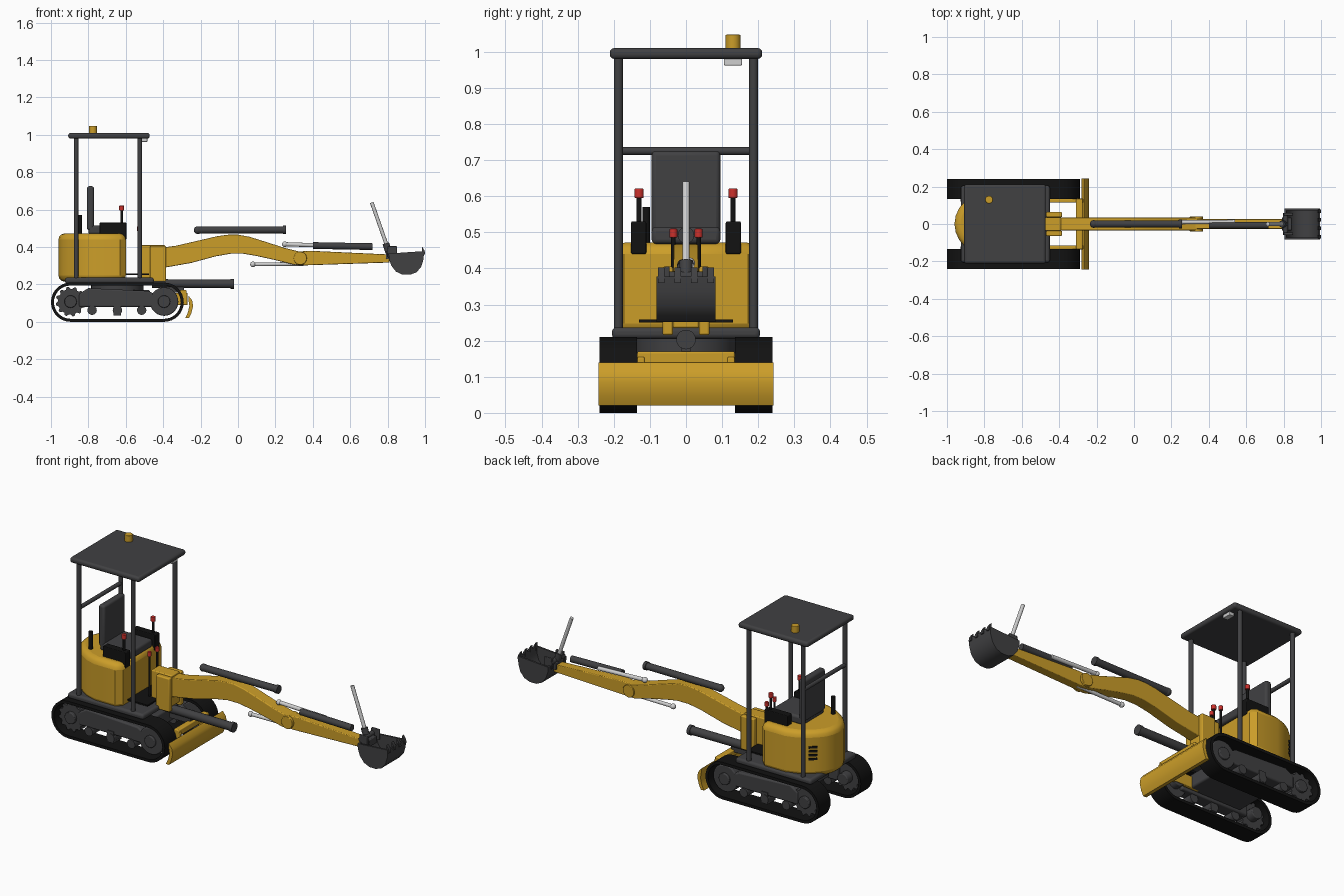
import bpy, bmesh, math
from mathutils import Vector


def material(name, rgb):
    m = bpy.data.materials.new(name)
    m.diffuse_color = (*rgb, 1)
    return m


YELLOW = material("yellow paint", (0.60, 0.34, 0.022))
GREY = material("dark grey", (0.052, 0.052, 0.055))
BLACK = material("black rubber", (0.006, 0.006, 0.006))
SILVER = material("polished steel", (0.62, 0.62, 0.62))
RED = material("red knob", (0.60, 0.03, 0.025))


def finish(name, bm, mat, bevel=0.0, smooth=35, segs=3):
    bmesh.ops.recalc_face_normals(bm, faces=bm.faces)
    me = bpy.data.meshes.new(name)
    bm.to_mesh(me)
    bm.free()
    ob = bpy.data.objects.new(name, me)
    bpy.context.collection.objects.link(ob)
    me.materials.append(mat)
    if bevel:
        b = ob.modifiers.new("bevel", 'BEVEL')
        b.width, b.segments = bevel, segs
        b.limit_method, b.angle_limit = 'ANGLE', math.radians(50)
    bpy.ops.object.select_all(action='DESELECT')
    ob.select_set(True)
    bpy.context.view_layer.objects.active = ob
    bpy.ops.object.shade_smooth_by_angle(angle=math.radians(smooth))
    return ob


def box(name, x, y, z, mat, bevel=0.0):
    bm = bmesh.new()
    bmesh.ops.create_cube(bm, size=1)
    for v in bm.verts:
        for i, (lo, hi) in enumerate((x, y, z)):
            v.co[i] = lo if v.co[i] < 0 else hi
    return finish(name, bm, mat, bevel)


def rod(name, a, b, r, mat, sides=20, bevel=0.0):
    a, b = Vector(a), Vector(b)
    bm = bmesh.new()
    bmesh.ops.create_cone(bm, cap_ends=True, segments=sides, radius1=r, radius2=r, depth=(b - a).length)
    q = Vector((0, 0, 1)).rotation_difference(b - a)
    for v in bm.verts:
        v.co = q @ v.co + (a + b) / 2
    return finish(name, bm, mat, bevel)


def ball(name, c, r, mat):
    bm = bmesh.new()
    bmesh.ops.create_uvsphere(bm, u_segments=16, v_segments=10, radius=r)
    bmesh.ops.translate(bm, verts=bm.verts, vec=c)
    return finish(name, bm, mat)


def prism(name, pts, lo, hi, mat, axis='y', bevel=0.0):
    """Extrude a profile: (x, z) along y, or (x, y) along z."""
    bm = bmesh.new()
    place = (lambda p, t: (p[0], t, p[1])) if axis == 'y' else (lambda p, t: (p[0], p[1], t))
    f = bm.faces.new([bm.verts.new(place(p, lo)) for p in pts])
    ext = bmesh.ops.extrude_face_region(bm, geom=[f])['geom']
    vec = (0, hi - lo, 0) if axis == 'y' else (0, 0, hi - lo)
    bmesh.ops.translate(bm, verts=[g for g in ext if isinstance(g, bmesh.types.BMVert)], vec=vec)
    return finish(name, bm, mat, bevel)


def stadium(x0, x1, z, r, n=16):
    out = []
    for cx, start in ((x1, -90), (x0, 90)):
        for i in range(n + 1):
            t = math.radians(start + 180 * i / n)
            out.append((cx + r * math.cos(t), z + r * math.sin(t)))
    return out


def track_belt(name, y0, y1):
    loops = [[(p[0], y, p[1]) for p in stadium(-0.895, -0.395, 0.105, r)]
             for r, y in ((0.105, y0), (0.105, y1), (0.089, y1), (0.089, y0))]
    bm = bmesh.new()
    vs = [[bm.verts.new(p) for p in l] for l in loops]
    n = len(vs[0])
    for k in range(4):
        a, b = vs[k], vs[(k + 1) % 4]
        for i in range(n):
            j = (i + 1) % n
            bm.faces.new((a[i], a[j], b[j], b[i]))
    return finish(name, bm, BLACK)


def gear(cx, cz, r0, r1, teeth):
    return [(cx + r * math.cos(t), cz + r * math.sin(t))
            for i in range(teeth) for k, r in enumerate((r0, r1, r1, r0))
            for t in [2 * math.pi * (i + k / 4) / teeth]]


# Undercarriage, mirrored per side
for side, s in (("right", -1), ("left", 1)):
    def yy(a, b):
        return tuple(sorted((s * a, s * b)))
    track_belt(side + "_track", *yy(0.135, 0.24))
    prism(side + "_sprocket", gear(-0.895, 0.108, 0.068, 0.08, 12), *yy(0.165, 0.21), GREY)
    rod(side + "_idler", (-0.395, s * 0.16, 0.108), (-0.395, s * 0.215, 0.108), 0.076, GREY, 28, 0.006)
    for x in (-0.895, -0.395):
        rod(side + "_wheel_hub", (x, s * 0.12, 0.108), (x, s * 0.228, 0.108), 0.033, GREY, 20, 0.004)
    prism(side + "_track_frame", [(-0.85, 0.08), (-0.43, 0.08), (-0.43, 0.14), (-0.48, 0.165),
                                  (-0.8, 0.18), (-0.85, 0.15)], *yy(0.14, 0.215), GREY, bevel=0.008)
    for x in (-0.78, -0.645, -0.515):
        rod(side + "_track_roller", (x, s * 0.15, 0.062), (x, s * 0.222, 0.062), 0.025, GREY)
    box(side + "_roller_guard", (-0.665, -0.625), yy(0.15, 0.22), (0.035, 0.1), GREY)
    box(side + "_blade_arm", (-0.52, -0.27), yy(0.115, 0.135), (0.09, 0.155), YELLOW, 0.004)
    # Canopy posts
    for x in (-0.865, -0.525):
        rod(side + "_canopy_post", (x, s * 0.187, 0.235), (x, s * 0.187, 0.985), 0.0125, GREY)
    # Control consoles and joysticks
    box(side + "_console", (-0.74, -0.597), yy(0.11, 0.152), (0.44, 0.53), BLACK, 0.004)
    rod(side + "_joystick", (-0.622, s * 0.13, 0.525), (-0.622, s * 0.13, 0.6), 0.007, BLACK, 12)
    rod(side + "_joystick_knob", (-0.622, s * 0.13, 0.595), (-0.622, s * 0.13, 0.621), 0.013, RED, 16, 0.003)
    rod(side + "_travel_lever", (-0.53, s * 0.035, 0.24), (-0.53, s * 0.035, 0.49), 0.006, BLACK, 12)
    rod(side + "_travel_knob", (-0.53, s * 0.035, 0.485), (-0.53, s * 0.035, 0.51), 0.011, RED, 16, 0.003)
    # Boom swing bracket cheeks
    box(side + "_bracket_cheek", (-0.47, -0.385), yy(0.036, 0.065), (0.215, 0.405), YELLOW, 0.006)
    box(side + "_bucket_ear", (0.80, 0.85), yy(0.045, 0.06), (0.345, 0.405), GREY, 0.004)

box("centre_frame", (-0.8, -0.47), (-0.14, 0.14), (0.09, 0.17), GREY, 0.01)
rod("turntable", (-0.645, 0, 0.16), (-0.645, 0, 0.21), 0.14, GREY, 40)
box("deck", (-0.925, -0.45), (-0.205, 0.205), (0.205, 0.237), GREY, 0.012)
box("pedal_plate", (-0.6, -0.475), (-0.13, 0.13), (0.25, 0.258), BLACK)

# Dozer blade
prism("dozer_blade", [(-0.265, 0.14), (-0.245, 0.115), (-0.24, 0.085), (-0.25, 0.045), (-0.262, 0.02),
                      (-0.282, 0.02), (-0.268, 0.05), (-0.26, 0.085), (-0.265, 0.115)], -0.242, 0.242, YELLOW)
box("blade_cross_beam", (-0.31, -0.275), (-0.135, 0.135), (0.135, 0.17), YELLOW, 0.005)

# Engine body with rounded tail
half = [(-0.96, 0.0), (-0.953, 0.045), (-0.935, 0.085), (-0.905, 0.12), (-0.87, 0.15), (-0.82, 0.18),
        (-0.76, 0.199), (-0.63, 0.199), (-0.6, 0.172)]
prism("engine_body", half + [(x, -y) for x, y in half[:0:-1]], 0.215, 0.472, YELLOW, 'z', 0.032)
for i in range(4):
    z = 0.315 + i * 0.022
    prism("cooling_vent", [(-0.909, 0.124), (-0.874, 0.154), (-0.868, 0.147), (-0.903, 0.117)],
          z, z + 0.011, BLACK, 'z')
rod("exhaust_pipe", (-0.845, -0.11, 0.46), (-0.845, -0.11, 0.57), 0.011, BLACK)

# Seat
box("seat_cushion", (-0.8, -0.6), (-0.095, 0.095), (0.468, 0.515), GREY, 0.012)
box("seat_back", (-0.808, -0.77), (-0.095, 0.095), (0.49, 0.725), GREY, 0.012)

# Canopy
box("canopy_roof", (-0.908, -0.472), (-0.211, 0.211), (0.98, 1.01), GREY, 0.012)
rod("canopy_rear_bar", (-0.865, -0.187, 0.725), (-0.865, 0.187, 0.725), 0.011, GREY)
rod("beacon", (-0.775, 0.13, 1.005), (-0.775, 0.13, 1.047), 0.021, YELLOW, 20, 0.003)
box("work_lamp", (-0.515, -0.485), (0.105, 0.155), (0.962, 0.982), SILVER, 0.003)

# Boom and arm
box("swing_bracket", (-0.52, -0.39), (-0.036, 0.036), (0.235, 0.41), YELLOW, 0.005)
prism("boom", [(-0.42, 0.395), (-0.33, 0.407), (-0.2, 0.437), (-0.11, 0.458), (-0.05, 0.466), (0.0, 0.466),
               (0.06, 0.455), (0.15, 0.427), (0.25, 0.395), (0.35, 0.37), (0.368, 0.34), (0.35, 0.307),
               (0.3, 0.305), (0.2, 0.33), (0.1, 0.352), (0.03, 0.364), (-0.04, 0.364), (-0.12, 0.35),
               (-0.25, 0.315), (-0.42, 0.285)], -0.034, 0.034, YELLOW, bevel=0.004)
rod("arm_pivot", (0.333, -0.041, 0.34), (0.333, 0.041, 0.34), 0.035, YELLOW, 28, 0.003)
prism("arm", [(0.31, 0.305), (0.36, 0.302), (0.81, 0.317), (0.81, 0.36), (0.38, 0.38), (0.32, 0.375)],
      -0.026, 0.026, YELLOW, bevel=0.004)

# Hydraulic cylinders
rod("boom_cylinder", (-0.21, 0, 0.49), (0.25, 0, 0.492), 0.019, GREY)
rod("boom_cylinder_cap", (0.24, 0, 0.492), (0.257, 0, 0.492), 0.023, GREY)
ball("boom_cylinder_eye", (-0.215, 0, 0.49), 0.021, GREY)
rod("arm_cylinder", (0.4, -0.007, 0.408), (0.72, -0.007, 0.402), 0.018, GREY)
rod("arm_cylinder_rod", (0.25, 0.01, 0.415), (0.54, 0.012, 0.405), 0.011, SILVER)
ball("arm_cylinder_eye", (0.25, 0.01, 0.415), 0.015, SILVER)
rod("lower_rod", (0.08, 0, 0.307), (0.37, 0, 0.31), 0.010, SILVER)
ball("lower_rod_eye", (0.08, 0, 0.307), 0.015, SILVER)
rod("swing_cylinder", (-0.46, 0, 0.205), (-0.03, 0, 0.203), 0.023, GREY)
rod("swing_cylinder_cap", (-0.04, 0, 0.203), (-0.022, 0, 0.203), 0.027, GREY)
box("swing_cylinder_mount", (-0.42, -0.29), (-0.012, 0.012), (0.157, 0.2), GREY)
rod("bucket_rod", (0.715, 0, 0.638), (0.795, 0, 0.41), 0.010, SILVER)
rod("bucket_rod_base", (0.79, 0, 0.42), (0.812, 0, 0.355), 0.018, GREY)
rod("bucket_link_pin", (0.81, -0.06, 0.378), (0.81, 0.06, 0.378), 0.014, GREY)
box("bucket_link", (0.79, 0.845), (-0.034, 0.034), (0.335, 0.375), GREY, 0.004)

# Bucket: open curved shell with side plates
shell = [(0.805, 0.365), (0.808, 0.335), (0.82, 0.3), (0.845, 0.268), (0.88, 0.252), (0.92, 0.252),
         (0.955, 0.265), (0.98, 0.295), (0.992, 0.335), (0.995, 0.378)]
inner = [(0.9 + (x - 0.9) * 0.9, 0.372 + (z - 0.372) * 0.9) for x, z in shell]
prism("bucket_shell", shell + inner[::-1], -0.082, 0.082, GREY)
for s in (-1, 1):
    prism("bucket_side", shell, min(s * 0.072, s * 0.082), max(s * 0.072, s * 0.082), GREY)
for i in range(4):
    y = -0.069 + i * 0.046
    prism("bucket_tooth", [(0.982, 0.36), (1.0, 0.36), (0.998, 0.38), (0.984, 0.402)],
          y - 0.009, y + 0.009, GREY)
